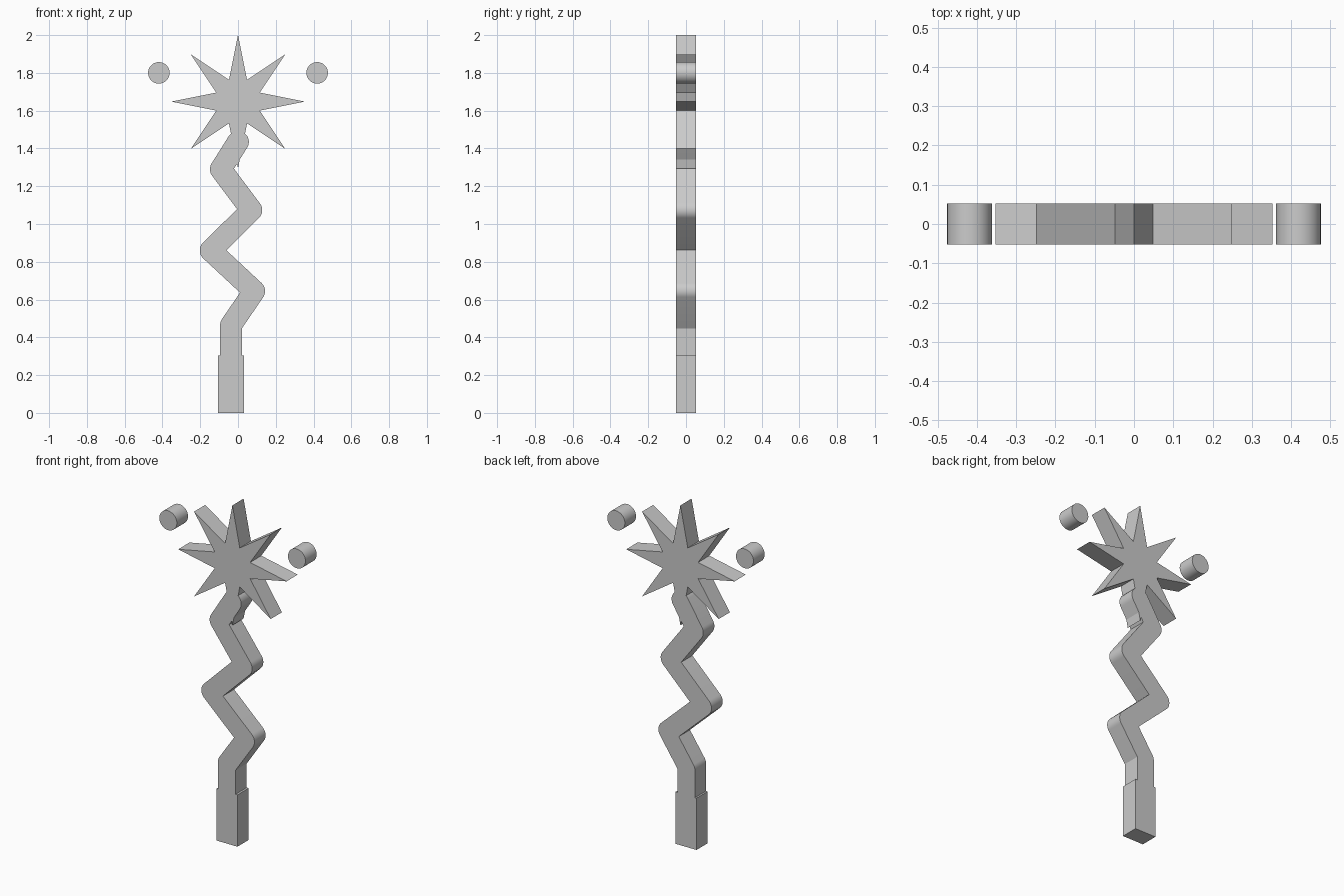
import bpy
import bmesh
import math
from mathutils import Vector

cube = bpy.data.objects.get("Cube")
if cube:
    bpy.data.objects.remove(cube)

HALF_DEPTH = 0.052

grey = bpy.data.materials.new("plain_grey")
grey.use_nodes = True
colour = (0.6, 0.6, 0.6, 1)
grey.diffuse_color = colour
grey.node_tree.nodes["Principled BSDF"].inputs["Base Color"].default_value = colour


def extrude_outline(name, points):
    """Make a solid plate from a counter-clockwise outline in the xz plane."""
    bm = bmesh.new()
    face = bm.faces.new([bm.verts.new((x, -HALF_DEPTH, z)) for x, z in points])
    grown = bmesh.ops.extrude_face_region(bm, geom=[face], use_keep_orig=True)
    back = [v for v in grown["geom"] if isinstance(v, bmesh.types.BMVert)]
    bmesh.ops.translate(bm, verts=back, vec=(0, 2 * HALF_DEPTH, 0))
    bmesh.ops.recalc_face_normals(bm, faces=bm.faces[:])
    mesh = bpy.data.meshes.new(name)
    bm.to_mesh(mesh)
    bm.free()
    mesh.materials.append(grey)
    obj = bpy.data.objects.new(name, mesh)
    bpy.context.collection.objects.link(obj)
    bpy.ops.object.select_all(action="DESELECT")
    obj.select_set(True)
    bpy.context.view_layer.objects.active = obj
    bpy.ops.object.shade_smooth_by_angle(angle=math.radians(30))
    return obj


def circle(cx, cz, radius, count):
    return [(cx + radius * math.cos(math.tau * i / count),
             cz + radius * math.sin(math.tau * i / count)) for i in range(count)]


def offset_side(path, radius, steps=10):
    """Right-hand edge of a thick line: round outer bends, sharp inner bends."""
    dirs = [(b - a).normalized() for a, b in zip(path, path[1:])]
    normals = [Vector((d.y, -d.x)) for d in dirs]
    edge = [path[0] + normals[0] * radius]
    for p, d0, d1, n0, n1 in zip(path[1:], dirs, dirs[1:], normals, normals[1:]):
        if d0.x * d1.y - d0.y * d1.x > 0:
            start = math.atan2(n0.y, n0.x)
            sweep = math.acos(max(-1, min(1, n0.dot(n1))))
            for i in range(steps + 1):
                a = start + sweep * i / steps
                edge.append(p + radius * Vector((math.cos(a), math.sin(a))))
        else:
            edge.append(p + (n0 + n1) * radius / (1 + n0.dot(n1)))
    # Half of the round end cap
    start = math.atan2(normals[-1].y, normals[-1].x)
    for i in range(steps):
        a = start + math.pi / 2 * i / steps
        edge.append(path[-1] + radius * Vector((math.cos(a), math.sin(a))))
    return edge


# Handle
extrude_outline("handle", [(-0.105, 0), (0.033, 0), (0.033, 0.305), (-0.105, 0.305)])

# Zigzag shaft: right edge, then the left edge found by mirroring the path
path = [Vector(p) for p in [(-0.037, 0.28), (-0.037, 0.465), (0.086, 0.645), (-0.145, 0.86),
                            (0.071, 1.073), (-0.091, 1.29), (0, 1.435)]]
right_edge = offset_side(path, 0.0575)
mirrored = offset_side([Vector((-p.x, p.y)) for p in path], 0.0575)
left_edge = [Vector((-p.x, p.y)) for p in mirrored]
extrude_outline("zigzag_shaft", right_edge + left_edge[::-1])

# Eight-pointed star head
star = []
for i in range(16):
    r = 0.125 if i % 2 else 0.353
    a = math.tau * i / 16
    star.append((r * math.cos(a), 1.648 + r * math.sin(a)))
extrude_outline("star_head", star)

# Floating discs on either side of the star
for side, x in (("left", 0.419), ("right", -0.419)):
    extrude_outline(side + "_disc", circle(x, 1.8, 0.057, 40))
